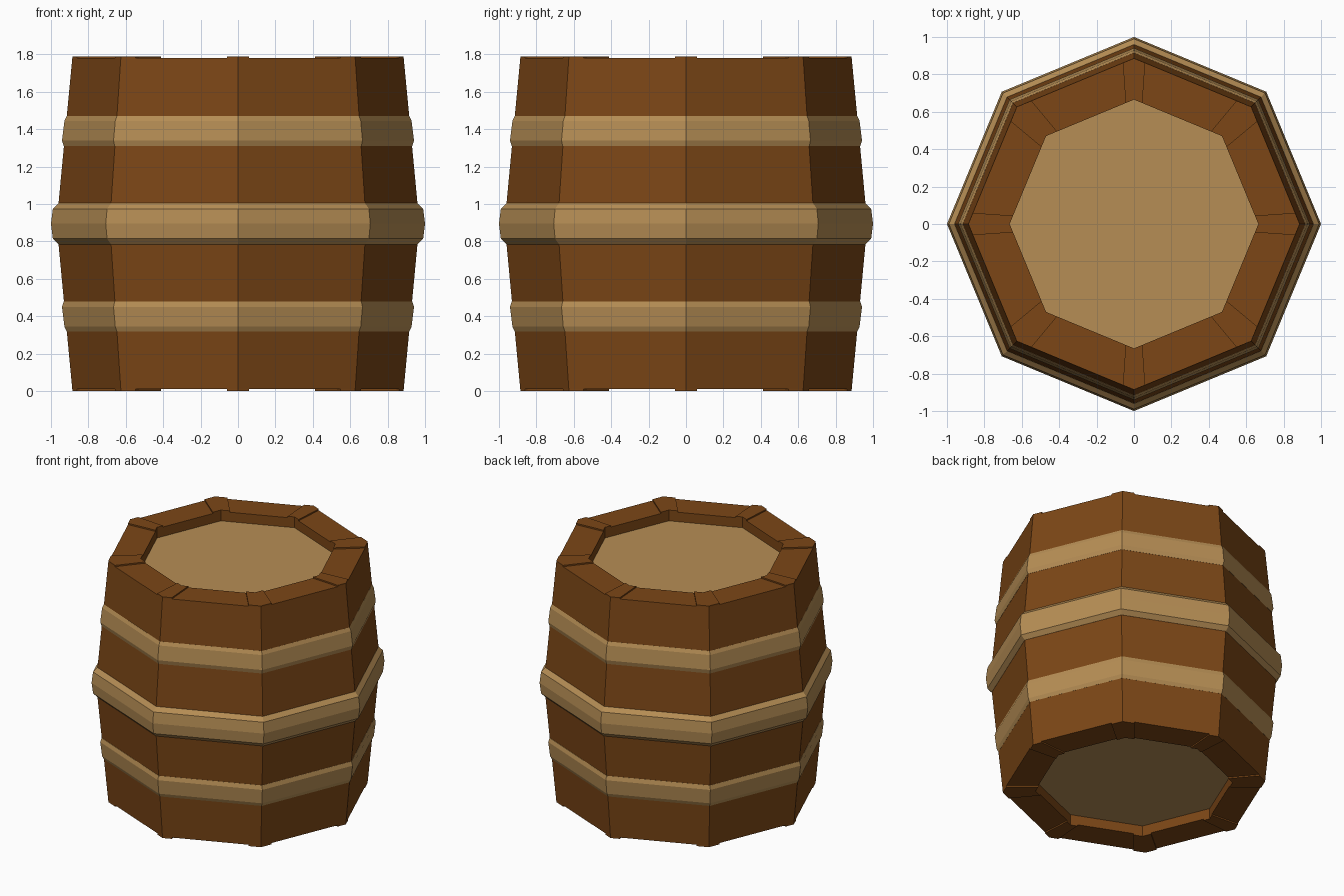
import bpy, bmesh
from math import cos, sin, pi
from mathutils import Vector

if "Cube" in bpy.data.objects:
    bpy.data.objects.remove(bpy.data.objects["Cube"])

SIDES, MID = 8, 0.895


def material(name, rgb):
    m = bpy.data.materials.new(name)
    m.diffuse_color = (*rgb, 1)
    m.use_nodes = True
    m.node_tree.nodes["Principled BSDF"].inputs["Base Color"].default_value = m.diffuse_color
    return m


wood = material("dark_wood", (0.20, 0.062, 0.008))
tan = material("light_wood", (0.47, 0.27, 0.09))


def corner(i, r):
    a = 2 * pi * i / SIDES
    return Vector((r * cos(a), r * sin(a), 0))


def finish(bm, name, mat):
    bmesh.ops.recalc_face_normals(bm, faces=bm.faces)
    me = bpy.data.meshes.new(name)
    bm.to_mesh(me)
    bm.free()
    me.materials.append(mat)
    ob = bpy.data.objects.new(name, me)
    bpy.context.collection.objects.link(ob)


def lathe(name, profile, mat):
    """Sweep a closed (radius, z) profile round the octagon."""
    bm = bmesh.new()
    rings = [[bm.verts.new(corner(i, r) + Vector((0, 0, z))) for r, z in profile]
             for i in range(SIDES)]
    n = len(profile)
    for i in range(SIDES):
        a, b = rings[i], rings[(i + 1) % SIDES]
        for j in range(n):
            k = (j + 1) % n
            bm.faces.new((a[j], b[j], b[k], a[k]))
    finish(bm, name, mat)


def prism(bm, low, high):
    """Solid between two matching point loops."""
    a = [bm.verts.new(p) for p in low]
    b = [bm.verts.new(p) for p in high]
    n = len(a)
    bm.faces.new(a[::-1])
    bm.faces.new(b)
    for j in range(n):
        k = (j + 1) % n
        bm.faces.new((a[j], a[k], b[k], b[j]))


# Bulging staves with open rims
lathe("staves", [(0.665, 0.01), (0.886, 0.01), (0.97, MID), (0.886, 1.78), (0.665, 1.78)], wood)

# Hoops
upper = [(0.90, 1.47), (0.916, 1.47), (0.928, 1.445), (0.941, 1.34), (0.932, 1.31), (0.90, 1.31)]
lathe("upper_hoop", upper, tan)
lathe("lower_hoop", [(r, 2 * MID - z) for r, z in upper], tan)
lathe("middle_hoop", [(0.93, 1.005), (0.96, 1.005), (0.99, 0.975), (1.0, MID),
                      (0.99, 0.815), (0.96, 0.785), (0.93, 0.785)], tan)

# Recessed lids
for name, z in (("top_lid", 1.71), ("bottom_lid", 0.08)):
    s = 1 if z > MID else -1
    bm = bmesh.new()
    loops = [[corner(i, 0.68) + Vector((0, 0, h)) for i in range(SIDES)]
             for h in sorted((z, z - s * 0.05))]
    prism(bm, *loops)
    finish(bm, name, tan)

# Thin raised blocks at each rim corner
for name, z0, z1 in (("top_rim_blocks", 1.78, 1.79), ("bottom_rim_blocks", 0.01, 0.0)):
    bm = bmesh.new()
    for i in range(SIDES):
        t = 0.095 if i % 2 == 0 else 0.125

        def outline(z):
            pts = []
            for r, order in ((0.886, (-1, 0, 1)), (0.665, (1, 0, -1))):
                c = corner(i, r)
                pts += [c.lerp(corner(i + d, r), t if d else 0) for d in order]
            return [p + Vector((0, 0, z)) for p in pts]
        prism(bm, outline(z0), outline(z1))
    finish(bm, name, wood)
